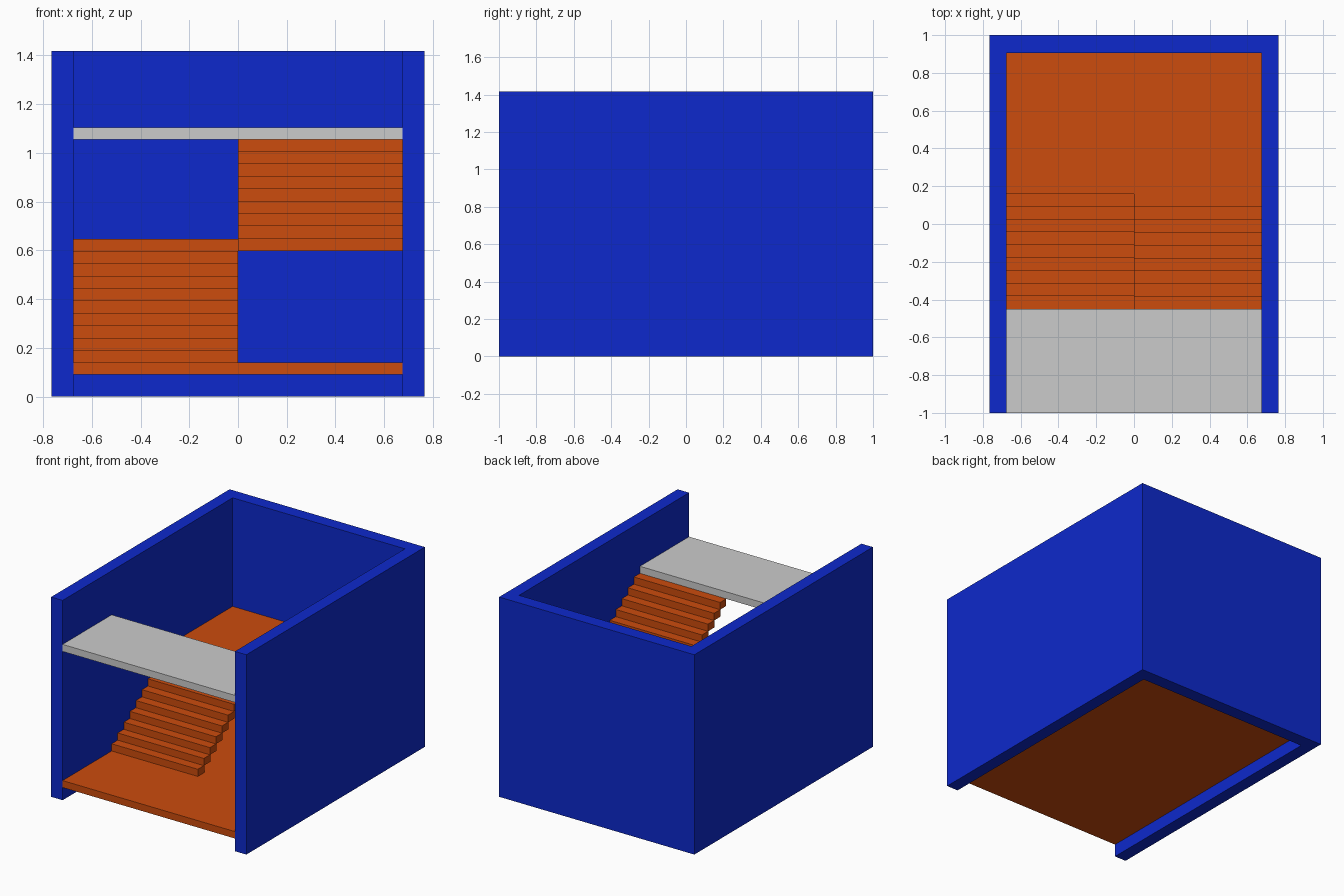
import bpy, bmesh

if "Cube" in bpy.data.objects:
    bpy.data.objects.remove(bpy.data.objects["Cube"])


def material(name, rgb):
    mat = bpy.data.materials.new(name)
    mat.diffuse_color = (*rgb, 1)
    mat.use_nodes = True
    mat.node_tree.nodes["Principled BSDF"].inputs["Base Color"].default_value = mat.diffuse_color
    return mat


BLUE = material("blue", (0.004, 0.022, 0.604))
ORANGE = material("orange", (0.604, 0.072, 0.004))


def mesh_object(name, bm, mat=None):
    bmesh.ops.recalc_face_normals(bm, faces=bm.faces)
    mesh = bpy.data.meshes.new(name)
    bm.to_mesh(mesh)
    bm.free()
    if mat:
        mesh.materials.append(mat)
    obj = bpy.data.objects.new(name, mesh)
    bpy.context.collection.objects.link(obj)
    return obj


def add_box(bm, x, y, z):
    verts = bmesh.ops.create_cube(bm, size=1)["verts"]
    for v in verts:
        v.co = [a[0] + (c + 0.5) * (a[1] - a[0]) for a, c in zip((x, y, z), v.co)]


def box(name, x, y, z, mat=None):
    bm = bmesh.new()
    add_box(bm, x, y, z)
    return mesh_object(name, bm, mat)


W, IN, BACK, H = 0.766, 0.676, 0.905, 1.417   # shell sizes
EDGE, LAND = -0.45, 0.16                      # run of the stairs in y
STEPS, RISE, DEPTH = 9, 0.0509, 0.074

# U-shaped wall shell, open at the front
bm = bmesh.new()
outline = [(-W, -1), (-IN, -1), (-IN, BACK), (IN, BACK),
           (IN, -1), (W, -1), (W, 1), (-W, 1)]
face = bm.faces.new([bm.verts.new((x, y, 0)) for x, y in outline])
top = bmesh.ops.extrude_face_region(bm, geom=[face])["geom"]
bmesh.ops.translate(bm, vec=(0, 0, H),
                    verts=[g for g in top if isinstance(g, bmesh.types.BMVert)])
mesh_object("walls", bm, BLUE)

# Floor, half landing and upper floor
box("floor", (-IN, IN), (-1, BACK), (0.09, 0.139), ORANGE)
box("landing", (-IN, IN), (LAND, BACK), (0.597, 0.647), ORANGE)
box("upper_floor", (-0.682, IN), (-1, EDGE), (1.055, 1.105))


# Flights of overlapping solid treads, climbing from y0 to y1
def flight(name, x, y0, y1, z0):
    bm = bmesh.new()
    pitch = (y1 - y0) / STEPS
    way = 1 if y1 > y0 else -1
    for i in range(STEPS):
        y = y0 + pitch * i
        end = y + way * DEPTH
        if i == STEPS - 1:
            end = y1
        add_box(bm, x, sorted((y, end)), (z0 + RISE * i, z0 + RISE * (i + 1)))
    mesh_object(name, bm, ORANGE)


flight("lower_flight", (-IN, 0), EDGE, LAND, 0.139)
flight("upper_flight", (0, IN), LAND, EDGE, 0.597)
